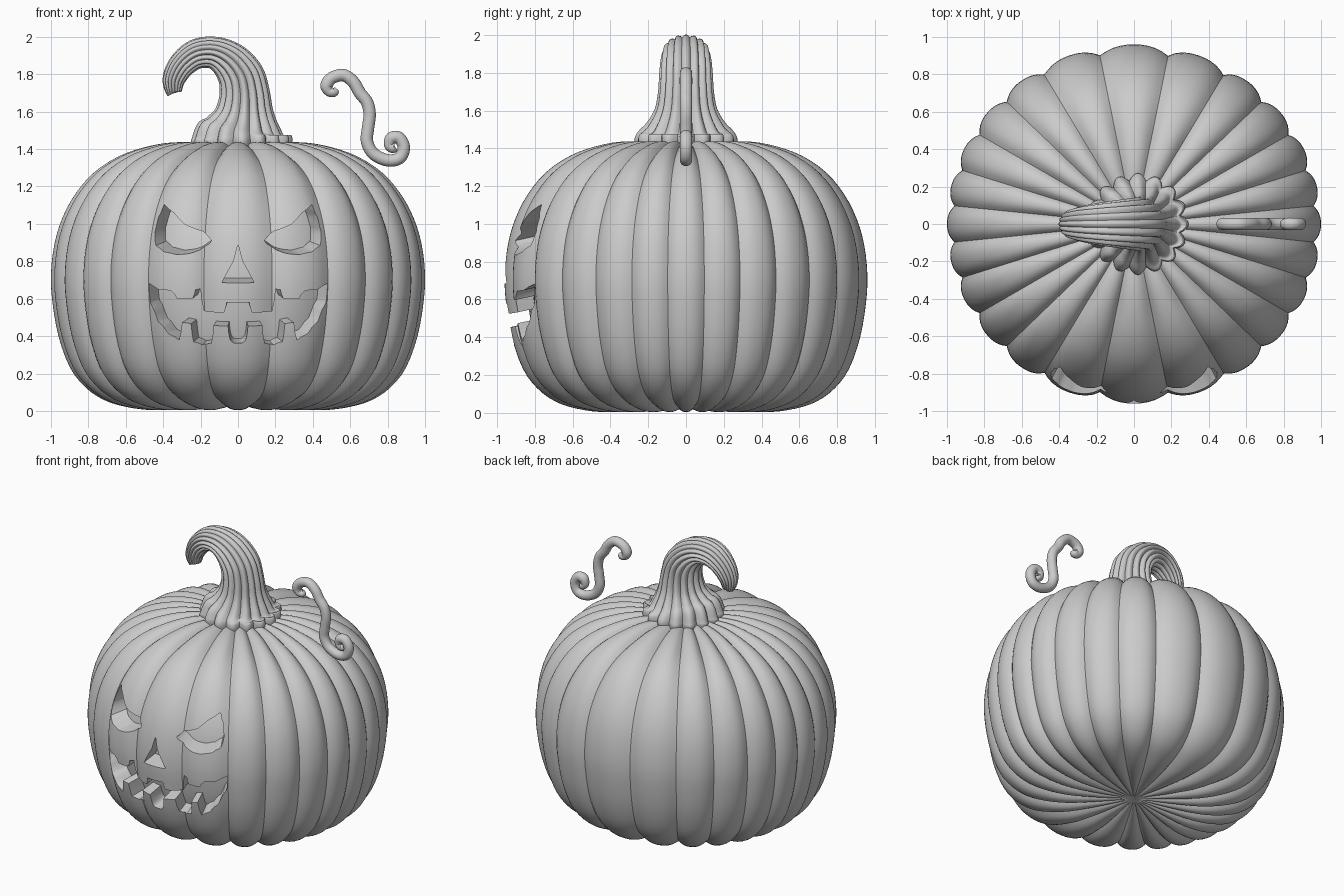
import bpy, bmesh
from math import sin, cos, pi, radians, sqrt
from mathutils import Vector

if "Cube" in bpy.data.objects:
    bpy.data.objects.remove(bpy.data.objects["Cube"])


def resample(pts, n):
    """Catmull-Rom through tuples of any length, n steps per segment."""
    v = [Vector(p) for p in pts]
    v = [v[0] * 2 - v[1]] + v + [v[-1] * 2 - v[-2]]
    out = []
    for i in range(1, len(v) - 2):
        a, b, c, d = v[i - 1:i + 3]
        for k in range(n):
            t = k / n
            out.append(0.5 * (b * 2 + (c - a) * t + (a * 2 - b * 5 + c * 4 - d) * t * t
                              + (b * 3 - a - c * 3 + d) * t ** 3))
    return out + [v[-2]]


def finish(name, bm):
    bmesh.ops.recalc_face_normals(bm, faces=bm.faces)
    me = bpy.data.meshes.new(name)
    bm.to_mesh(me)
    bm.free()
    ob = bpy.data.objects.new(name, me)
    bpy.context.collection.objects.link(ob)
    return ob


def activate(ob):
    bpy.ops.object.select_all(action='DESELECT')
    ob.select_set(True)
    bpy.context.view_layer.objects.active = ob


def smooth(ob, angle=40):
    activate(ob)
    bpy.ops.object.shade_smooth_by_angle(angle=radians(angle))


def subtract(ob, tool):
    activate(ob)
    m = ob.modifiers.new("cut", 'BOOLEAN')
    m.operation, m.solver, m.object = 'DIFFERENCE', 'EXACT', tool
    bpy.ops.object.modifier_apply(modifier=m.name)
    bpy.data.objects.remove(tool)


def skin(bm, rings):
    for a, b in zip(rings, rings[1:]):
        n = len(a)
        for i in range(n):
            bm.faces.new((a[i], a[(i + 1) % n], b[(i + 1) % n], b[i]))


# Ribbed shell: grooves sit at uneven angles, mirrored over four quadrants
Q = [11, 30, 45, 59, 72, 84]
GROOVES = sorted(Q + [180 - q for q in Q] + [180 + q for q in Q] + [360 - q for q in Q])
PROFILE = [(0.1, 0.03), (0.25, 0.015), (0.45, 0.004), (0.6, 0.022), (0.72, 0.06), (0.82, 0.13),
           (0.9, 0.235), (0.96, 0.4), (0.992, 0.58), (1.0, 0.73), (0.982, 0.89), (0.94, 1.03),
           (0.87, 1.16), (0.77, 1.275), (0.64, 1.36), (0.5, 1.41), (0.36, 1.435),
           (0.22, 1.435), (0.1, 1.425)]


def shell(name, scale, depth, per_lobe):
    angles = []
    for i, lo in enumerate(GROOVES):
        hi = GROOVES[(i + 1) % len(GROOVES)]
        w = (hi - lo) % 360
        for k in range(per_lobe):
            t = 2 * k / per_lobe - 1
            angles.append((radians(lo + w * k / per_lobe), abs(t) ** 2.4 * sqrt(w / 18)))
    bm = bmesh.new()
    prof = resample(PROFILE, 3)
    rings = []
    for j, p in enumerate(prof):
        tan = (prof[min(j + 1, len(prof) - 1)] - prof[max(j - 1, 0)]).normalized()
        nr, nz = tan.y, -tan.x
        ring = []
        for a, dip in angles:
            d = depth * dip * min(1, p.x / 0.5)
            r, z = p.x - nr * d, p.y - nz * d
            ring.append(bm.verts.new((scale * r * sin(a), -0.96 * scale * r * cos(a),
                                      0.72 + scale * (z - 0.72))))
        rings.append(ring)
    skin(bm, rings)
    for ring, z in ((rings[0], 0.035), (rings[-1], 1.42)):
        c = bm.verts.new((0, 0, 0.72 + scale * (z - 0.72)))
        for i in range(len(ring)):
            bm.faces.new((ring[i], ring[(i + 1) % len(ring)], c))
    return finish(name, bm)


# Carved face outlines (x, z)
EYE = [(0.145, 0.905), (0.29, 0.995), (0.415, 1.095), (0.445, 1.03), (0.462, 0.95),
       (0.45, 0.88), (0.4, 0.85), (0.33, 0.835), (0.25, 0.842), (0.19, 0.868)]
NOSE = [(0, 0.89), (0.087, 0.685), (-0.087, 0.685)]
HALF_MOUTH = [(0.06, 0.58), (0.075, 0.525), (0.19, 0.525), (0.208, 0.645), (0.232, 0.645),
              (0.245, 0.598), (0.325, 0.598), (0.36, 0.645), (0.43, 0.648), (0.497, 0.675),
              (0.485, 0.57), (0.43, 0.475), (0.37, 0.415), (0.312, 0.38), (0.298, 0.475),
              (0.252, 0.465), (0.238, 0.37), (0.195, 0.35), (0.145, 0.36), (0.132, 0.455),
              (0.053, 0.455), (0.042, 0.385), (0.02, 0.365)]
MOUTH = HALF_MOUTH + [(-x, z) for x, z in reversed(HALF_MOUTH)]


def face_cutter():
    bm = bmesh.new()
    for outline in (EYE, [(-x, z) for x, z in EYE], NOSE, MOUTH):
        rings = []
        for y in (-1.2, -0.6):
            ring = []
            for x, z in outline:
                ys = 0.96 * sqrt(1 - x * x) - 0.5 * (z - 0.72) ** 2
                ring.append(bm.verts.new((x * -y / ys, y, z + 0.22 * (y + ys))))
            rings.append(ring)
            bm.faces.new(ring)
        skin(bm, rings)
    bmesh.ops.triangulate(bm, faces=bm.faces)
    return finish("face_cutter", bm)


# Pumpkin body with shallow carved pockets whose floor follows the shell
body = shell("pumpkin_body", 1.0, 0.042, 10)
cutter = face_cutter()
subtract(cutter, shell("pocket_floor", 0.88, 0.02, 4))
subtract(body, cutter)
smooth(body, 42)


def sweep(name, pts, steps, sides, ribs=0, amp=0.0):
    """Tube along a path in the xz plane; pts are (x, z, in-plane radius, y radius)."""
    path = resample(pts, steps)
    bm = bmesh.new()
    rings = []
    for j, p in enumerate(path):
        q = path[min(j + 1, len(path) - 1)] - path[max(j - 1, 0)]
        tan = Vector((q[0], q[1])).normalized()
        nx, nz = tan.y, -tan.x
        ring = []
        for i in range(sides):
            a = 2 * pi * i / sides
            k = 1 - amp * (1 - abs(cos(ribs * a / 2)))
            u = p[2] * k * cos(a)
            ring.append(bm.verts.new((p[0] + nx * u, p[3] * k * sin(a), p[1] + nz * u)))
        rings.append(ring)
    skin(bm, rings)
    bm.faces.new(rings[0])
    bm.faces.new(rings[-1])
    ob = finish(name, bm)
    smooth(ob, 50)
    return ob


# Ribbed hooked stem with a flared foot
sweep("stem", [(0.02, 1.40, 0.265, 0.265), (0.02, 1.45, 0.272, 0.272), (0.02, 1.49, 0.25, 0.252),
               (0.028, 1.54, 0.2, 0.205), (0.035, 1.61, 0.155, 0.165), (0.035, 1.70, 0.135, 0.148),
               (0.015, 1.79, 0.125, 0.142), (-0.045, 1.87, 0.107, 0.134),
               (-0.13, 1.915, 0.087, 0.122), (-0.225, 1.907, 0.08, 0.107),
               (-0.3, 1.85, 0.072, 0.09), (-0.342, 1.775, 0.062, 0.072),
               (-0.345, 1.71, 0.045, 0.052), (-0.343, 1.698, 0.03, 0.035)],
      5, 96, 16, 0.14)

# Curly vine tendril
VINE = [(0.528, 1.722), (0.515, 1.708), (0.488, 1.708), (0.473, 1.74), (0.502, 1.78),
        (0.565, 1.795), (0.618, 1.757), (0.652, 1.70), (0.69, 1.65), (0.704, 1.585),
        (0.695, 1.51), (0.69, 1.44), (0.725, 1.375), (0.8, 1.34), (0.865, 1.353),
        (0.887, 1.41), (0.86, 1.46), (0.82, 1.458), (0.808, 1.42), (0.832, 1.405), (0.842, 1.41)]
last = len(VINE) - 1
tube = []
for i, (x, z) in enumerate(VINE):
    r = 0.012 if i in (0, last) else 0.027 if i in (1, 2, last - 1, last - 2) else 0.033
    tube.append((x, z, r, r))
sweep("vine_tendril", tube, 6, 20)
